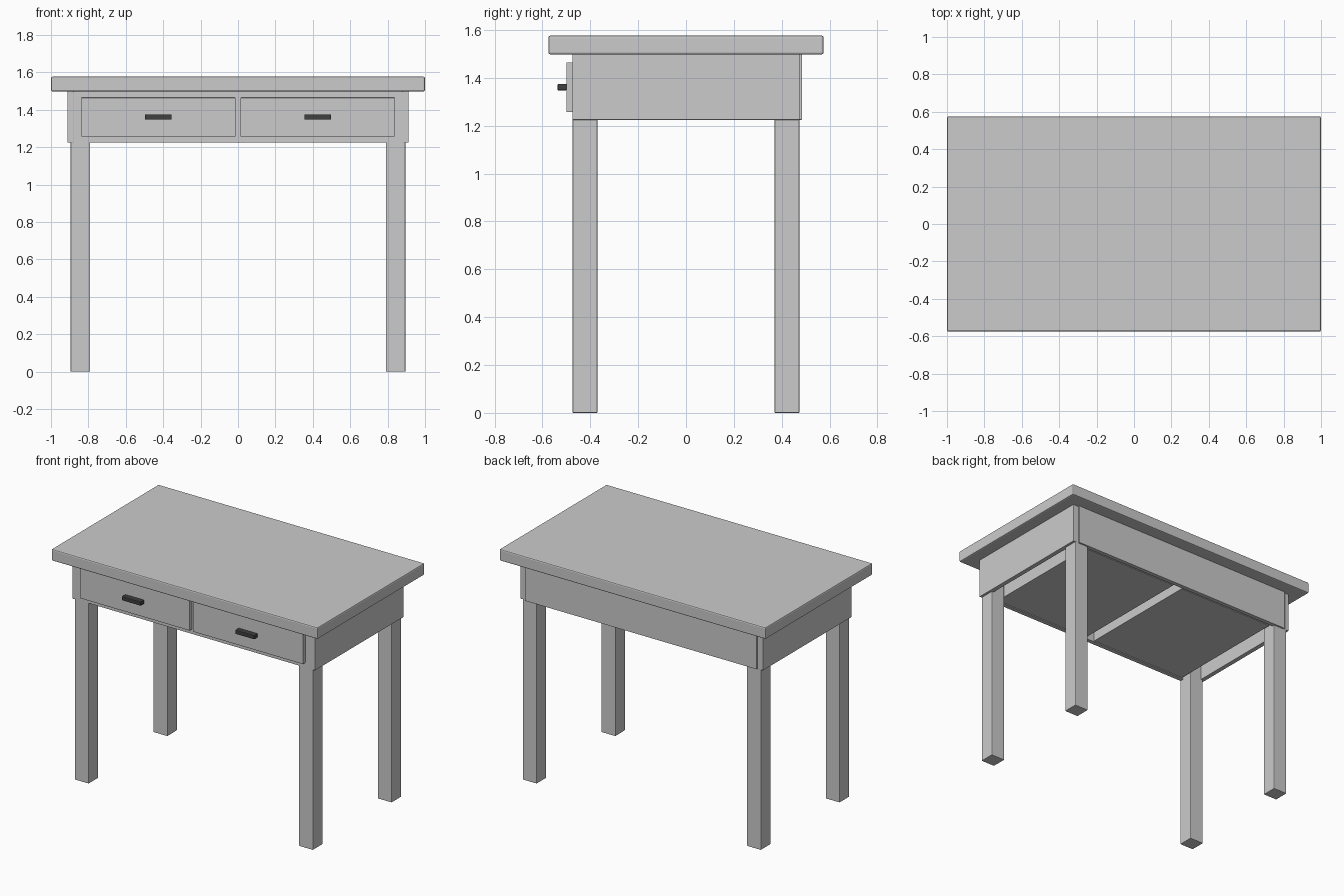
import bpy

if "Cube" in bpy.data.objects:
    bpy.data.objects.remove(bpy.data.objects["Cube"])


def box(name, x, y, z, bevel=0.003, mat=None):
    """Box from (min, max) ranges with softly bevelled edges."""
    bpy.ops.mesh.primitive_cube_add(
        size=1, location=[(r[0] + r[1]) / 2 for r in (x, y, z)])
    ob = bpy.context.object
    ob.name = name
    ob.scale = [r[1] - r[0] for r in (x, y, z)]
    bpy.ops.object.transform_apply(location=False, rotation=False, scale=True)
    mod = ob.modifiers.new("edge_bevel", 'BEVEL')
    mod.width = bevel
    mod.segments = 2
    if mat:
        ob.data.materials.append(mat)
    return ob


def span(a, b, s):
    """Range a..b on the side given by s (+1 or -1)."""
    return tuple(sorted((a * s, b * s)))


dark = bpy.data.materials.new("dark_metal")
dark.diffuse_color = (0.05, 0.05, 0.05, 1)
dark.use_nodes = True
dark.node_tree.nodes["Principled BSDF"].inputs["Base Color"].default_value = dark.diffuse_color

# Table top
box("table_top", (-1, 1), (-0.575, 0.575), (1.498, 1.577), 0.008)

# Front and back panels of the frame
box("front_panel", (-0.88, 0.88), (-0.474, -0.444), (1.225, 1.5), 0.002)
box("back_panel", (-0.87, 0.87), (0.455, 0.485), (1.225, 1.5), 0.002)

for s, side in ((-1, "left"), (1, "right")):
    # Side panels
    box(side + "_side_panel", span(0.88, 0.912, s), (-0.475, 0.475), (1.225, 1.5), 0.002)

    # Square legs
    for t, end in ((-1, "front"), (1, "back")):
        box(f"{end}_{side}_leg", span(0.79, 0.895, s), span(0.37, 0.474, t), (0, 1.5), 0.004)

    # Drawer body, front and handle
    box(side + "_drawer_body", span(0.035, 0.78, s), (-0.446, 0.44), (1.232, 1.45), 0.002)
    box(side + "_drawer_front", span(0.013, 0.838, s), (-0.5, -0.472), (1.257, 1.465), 0.003)
    box(side + "_drawer_handle", span(0.355, 0.498, s), (-0.537, -0.498), (1.348, 1.375), 0.004, dark)
